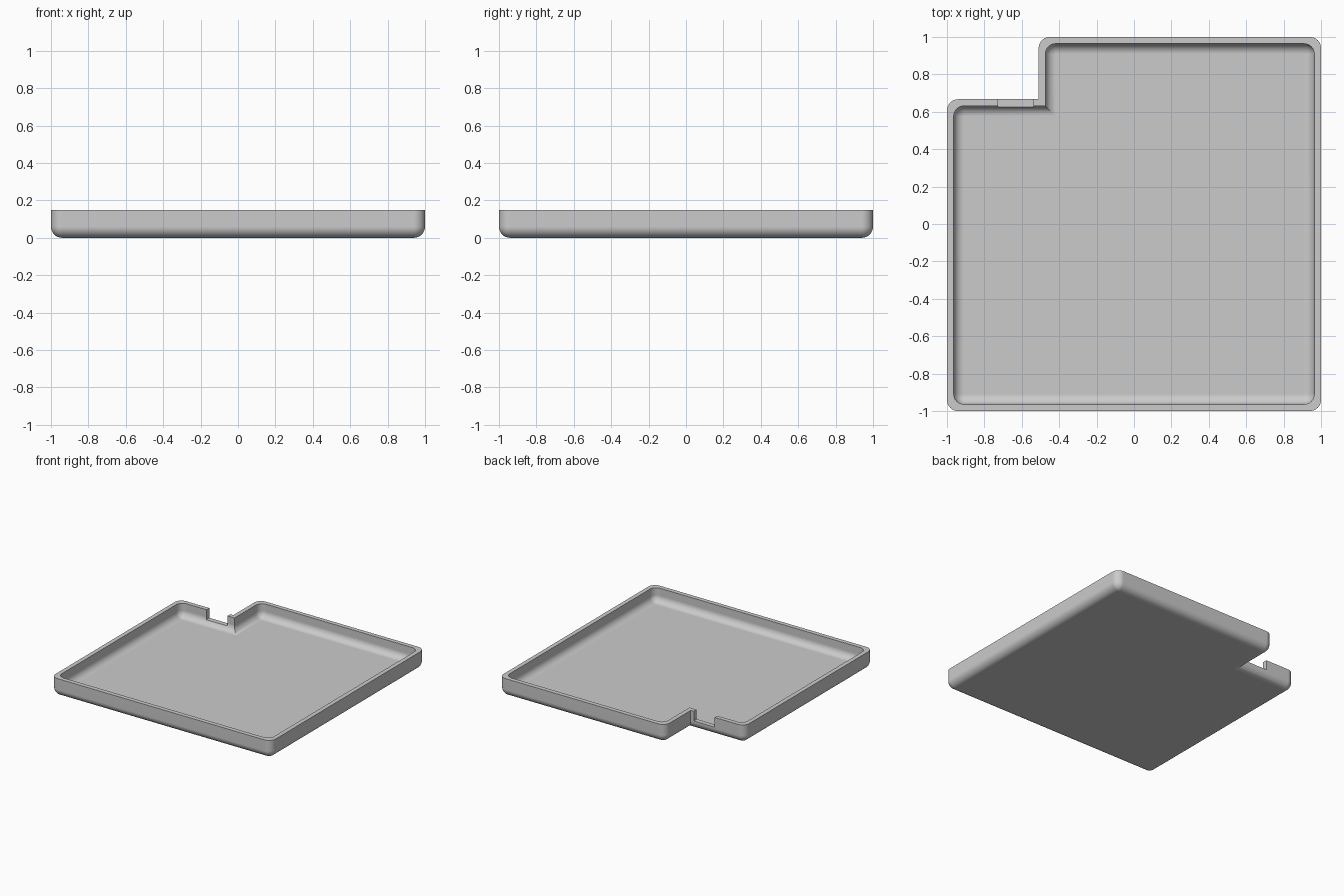
import bpy, bmesh
from math import sin, cos, pi, radians

cube = bpy.data.objects.get("Cube")
if cube:
    bpy.data.objects.remove(cube)

HEIGHT, WALL, FLOOR = 0.15, 0.036, 0.036
R_OUT, R_IN = 0.06, 0.055      # fillet radii of the shell
STEPS = 8

grey = bpy.data.materials.new("light_grey")
grey.use_nodes = True
colour = (0.6, 0.6, 0.6, 1)
grey.diffuse_color = colour
grey.node_tree.nodes["Principled BSDF"].inputs["Base Color"].default_value = colour


def outline(inset, radius):
    """Square with one stepped corner: rounded outside corners, sharp inside one."""
    lo, hi = -1 + inset, 1 - inset
    sx, sy = -0.51 + inset, 0.667 - inset
    corners = [(lo, lo, 180), (hi, lo, 270), (hi, hi, 0), (sx, hi, 90),
               (sx, sy, None), (lo, sy, 90)]
    pts = []
    for x, y, start in corners:
        if start is None:
            pts.append((x, y))
            continue
        mid = radians(start + 45)
        cx = x - radius * (1 if cos(mid) > 0 else -1)
        cy = y - radius * (1 if sin(mid) > 0 else -1)
        for i in range(STEPS + 1):
            a = radians(start) + i / STEPS * pi / 2
            pts.append((cx + radius * cos(a), cy + radius * sin(a)))
    return pts


def fillet(base_inset, base_z, radius):
    """Rings that curve from the flat bottom up to the vertical wall."""
    rings = []
    for i in range(STEPS + 1):
        a = i / STEPS * pi / 2
        d = radius * (1 - sin(a))
        rings.append((base_inset + d, radius - d, base_z + radius * (1 - cos(a))))
    return rings


# Tray shell: outside from the bottom up, over the rim, inside down to the floor
rings = fillet(0, 0, R_OUT) + [(0, R_OUT, HEIGHT), (WALL, R_IN, HEIGHT)]
rings += fillet(WALL, FLOOR, R_IN)[::-1]

bm = bmesh.new()
loops = [[bm.verts.new((x, y, z)) for x, y in outline(inset, r)] for inset, r, z in rings]
for a, b in zip(loops, loops[1:]):
    for i in range(len(a)):
        j = (i + 1) % len(a)
        bm.faces.new((a[i], a[j], b[j], b[i]))
bm.faces.new(loops[0][::-1])
bm.faces.new(loops[-1])
bmesh.ops.remove_doubles(bm, verts=bm.verts, dist=1e-5)
bmesh.ops.recalc_face_normals(bm, faces=bm.faces)
mesh = bpy.data.meshes.new("tray")
bm.to_mesh(mesh)
bm.free()
mesh.materials.append(grey)
tray = bpy.data.objects.new("tray", mesh)
bpy.context.collection.objects.link(tray)

# Notch through the short back wall
bpy.ops.mesh.primitive_cube_add(size=1, location=(-0.633, 0.65, 0.17))
cutter = bpy.context.object
cutter.name = "notch_cutter"
cutter.scale = (0.19, 0.1, 0.2)
cutter.hide_render = True
cutter.data.materials.append(grey)

bpy.ops.object.select_all(action='DESELECT')
tray.select_set(True)
bpy.context.view_layer.objects.active = tray
cut = tray.modifiers.new("notch", 'BOOLEAN')
cut.operation = 'DIFFERENCE'
cut.solver = 'EXACT'
cut.object = cutter
bpy.ops.object.modifier_apply(modifier=cut.name)
bpy.data.objects.remove(cutter)

# Smooth fillets with crisp rims and flat floors
bpy.ops.object.shade_smooth_by_angle(angle=radians(30))
weighted = tray.modifiers.new("weighted_normals", 'WEIGHTED_NORMAL')
weighted.keep_sharp = True
